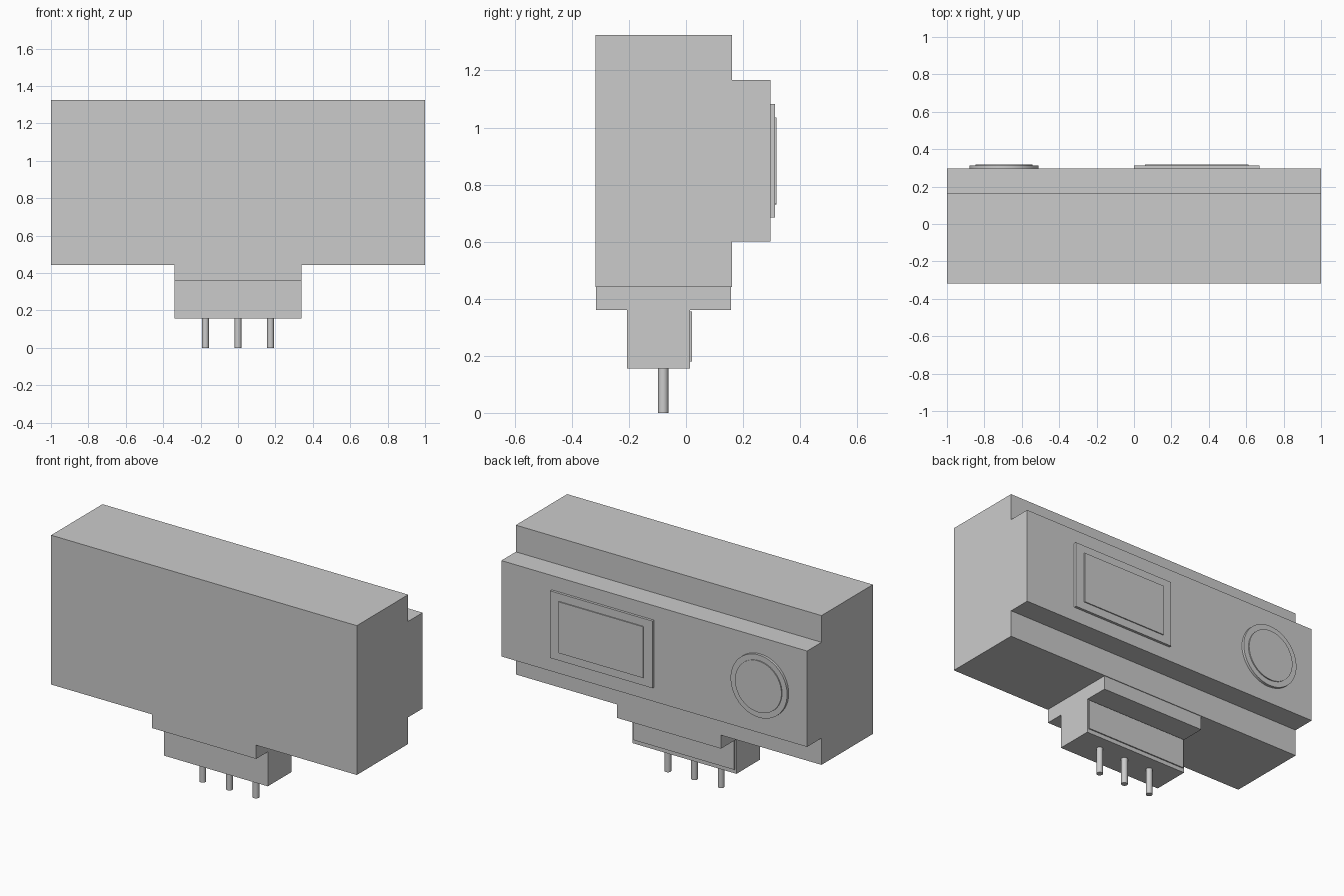
import bpy, bmesh, math
from mathutils import Matrix

if "Cube" in bpy.data.objects:
    bpy.data.objects.remove(bpy.data.objects["Cube"])

grey = bpy.data.materials.new("light_grey")
grey.diffuse_color = (0.6, 0.6, 0.6, 1)
grey.use_nodes = True
grey.node_tree.nodes["Principled BSDF"].inputs["Base Color"].default_value = grey.diffuse_color


def finish(name, bm):
    me = bpy.data.meshes.new(name)
    bm.to_mesh(me)
    bm.free()
    me.materials.append(grey)
    ob = bpy.data.objects.new(name, me)
    bpy.context.collection.objects.link(ob)
    return ob


def box(name, x, y, z):
    """Box from (min, max) ranges on each axis."""
    bm = bmesh.new()
    bmesh.ops.create_cube(bm, size=1)
    for v in bm.verts:
        for i, (lo, hi) in enumerate((x, y, z)):
            v.co[i] = hi if v.co[i] > 0 else lo
    return finish(name, bm)


def cylinder(name, centre, radius, depth, sides, along_y=False):
    bm = bmesh.new()
    bmesh.ops.create_cone(bm, cap_ends=True, segments=sides,
                          radius1=radius, radius2=radius, depth=depth)
    if along_y:
        bm.transform(Matrix.Rotation(math.pi / 2, 4, 'X'))
    bm.transform(Matrix.Translation(centre))
    ob = finish(name, bm)
    bpy.ops.object.select_all(action='DESELECT')
    ob.select_set(True)
    bpy.context.view_layer.objects.active = ob
    bpy.ops.object.shade_smooth_by_angle(angle=math.radians(35))
    return ob


# Housing with the raised panel on its back
box("housing", (-1, 1), (-0.318, 0.162), (0.442, 1.325))
box("raised_panel", (-1, 1), (0.162, 0.297), (0.6, 1.167))

# Rectangular window: frame and pane
box("window_frame", (0.0, 0.67), (0.297, 0.312), (0.685, 1.082))
box("window_pane", (0.058, 0.612), (0.312, 0.318), (0.732, 1.035))

# Round dial: rim and face
cylinder("dial_rim", (-0.695, 0.3045, 0.883), 0.185, 0.015, 48, True)
cylinder("dial_face", (-0.695, 0.315, 0.883), 0.152, 0.006, 48, True)

# Stepped connector below the housing
box("connector_collar", (-0.34, 0.34), (-0.316, 0.158), (0.36, 0.442))
box("connector_block", (-0.34, 0.34), (-0.207, 0.014), (0.156, 0.36))
box("connector_plate", (-0.33, 0.33), (0.014, 0.021), (0.18, 0.355))

# Three pins
for i, side in enumerate((-1, 0, 1)):
    cylinder(f"pin_{i + 1}", (side * 0.174, -0.08, 0.078), 0.018, 0.156, 24)
